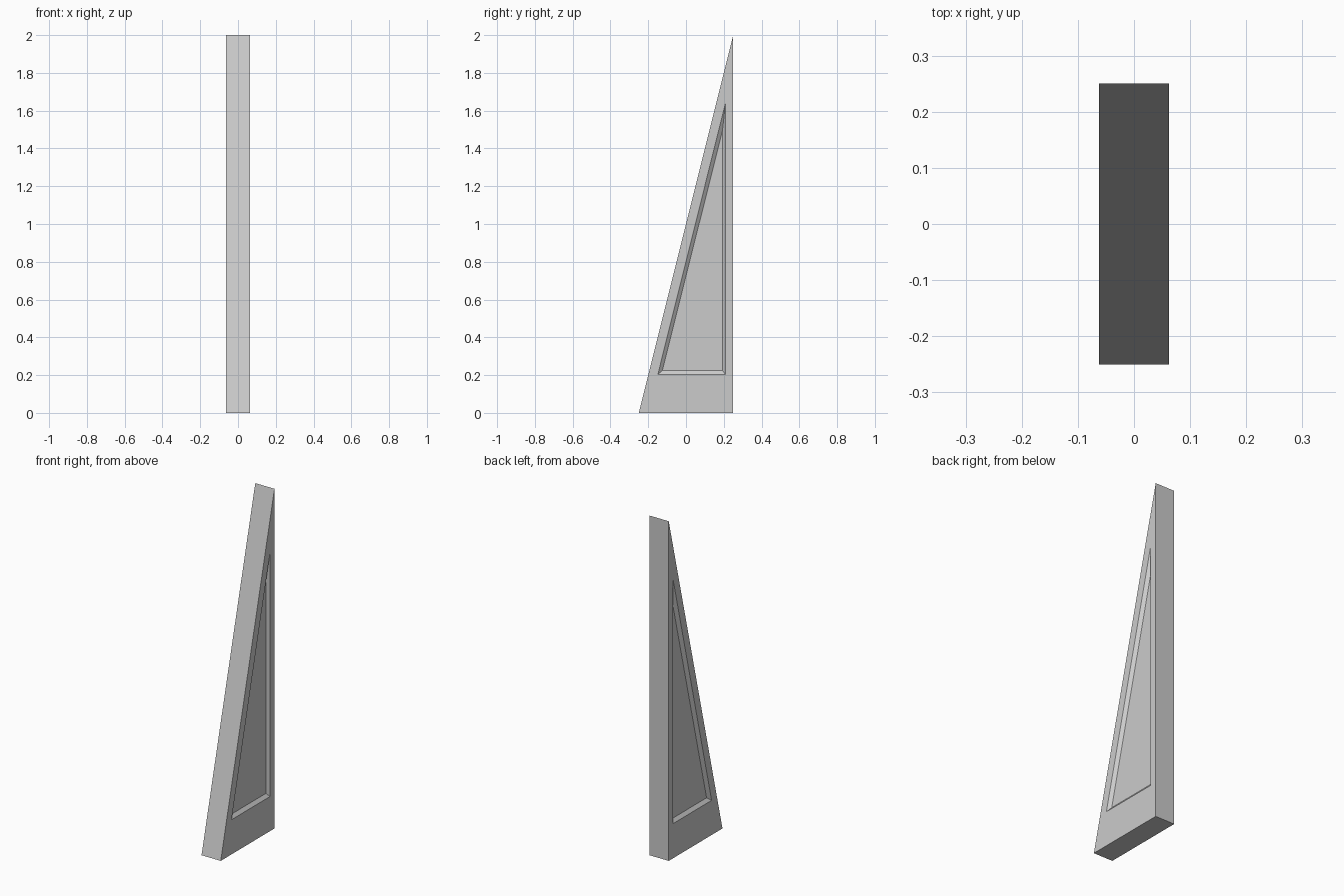
import bpy, bmesh

if "Cube" in bpy.data.objects:
    bpy.data.objects.remove(bpy.data.objects["Cube"])

HALF = 0.0625      # half thickness
DEPTH = 0.016      # recess depth of each side panel

# Triangles in (y, z): outline, recess opening, recess floor
OUTLINE = [(-0.25, 0.0), (0.25, 0.0), (0.25, 2.0)]
OPENING = [(-0.149, 0.204), (0.209, 0.204), (0.209, 1.64)]
FLOOR = [(-0.125, 0.224), (0.193, 0.224), (0.193, 1.495)]

bm = bmesh.new()


def ring(profile, x):
    return [bm.verts.new((x, y, z)) for y, z in profile]


def bridge(a, b):
    for i in range(3):
        j = (i + 1) % 3
        bm.faces.new((a[i], a[j], b[j], b[i]))


# Both sides: flat border, bevelled recess edge, recessed panel
rims = []
for side in (-1, 1):
    outer = ring(OUTLINE, side * HALF)
    opening = ring(OPENING, side * HALF)
    floor = ring(FLOOR, side * (HALF - DEPTH))
    bridge(outer, opening)
    bridge(opening, floor)
    bm.faces.new(floor)
    rims.append(outer)

# Sloped front, back and base
bridge(*rims)
bmesh.ops.recalc_face_normals(bm, faces=bm.faces)

mesh = bpy.data.meshes.new("wedge_buttress")
bm.to_mesh(mesh)
bm.free()
bpy.context.collection.objects.link(bpy.data.objects.new("wedge_buttress", mesh))
